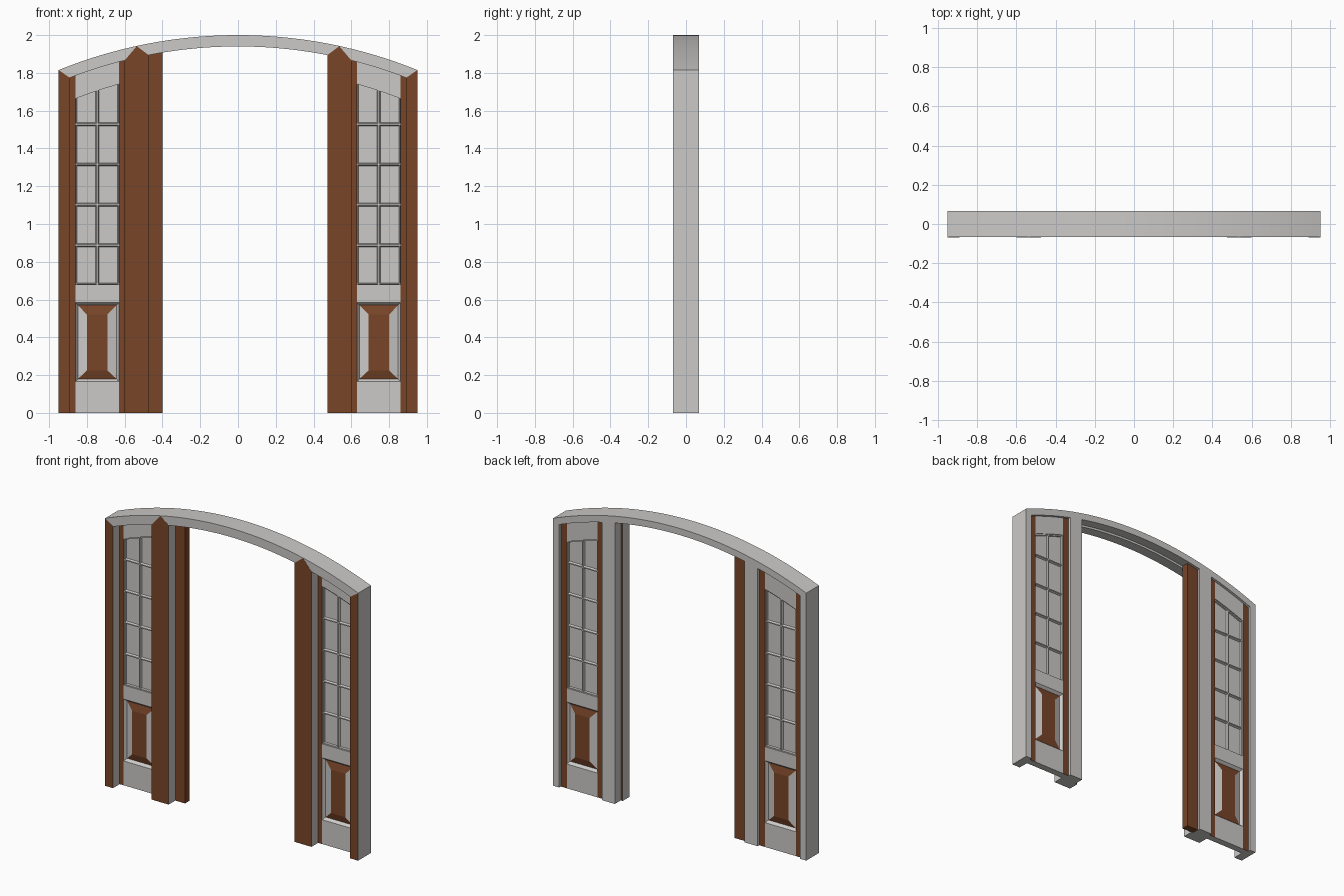
import bpy, bmesh, math

if "Cube" in bpy.data.objects:
    bpy.data.objects.remove(bpy.data.objects["Cube"])

D = 0.0675            # half depth of the frame
ZC = -0.532           # centre height of all the concentric head arcs
R_TOP, R_IN, R_REB, R_RAIL = 2.532, 2.472, 2.487, 2.366
YR = 0.003            # rebate plane: the sashes sit behind it
YB = 0.050            # back of the sashes
GLASS = (0.021, 0.032)


def material(name, rgb):
    m = bpy.data.materials.new(name)
    m.diffuse_color = (*rgb, 1)
    m.use_nodes = True
    m.node_tree.nodes["Principled BSDF"].inputs["Base Color"].default_value = m.diffuse_color
    return m


GREY = material("pale grey paint", (0.60, 0.59, 0.575))
BROWN = material("brown wood", (0.19, 0.06, 0.022))


def finish(name, bm, rule):
    """Make the object; rule(normal) is True for brown faces."""
    bmesh.ops.recalc_face_normals(bm, faces=bm.faces)
    bm.normal_update()
    for f in bm.faces:
        f.material_index = 1 if rule(f.normal) else 0
    me = bpy.data.meshes.new(name)
    bm.to_mesh(me)
    bm.free()
    me.materials.append(GREY)
    me.materials.append(BROWN)
    ob = bpy.data.objects.new(name, me)
    bpy.context.collection.objects.link(ob)
    return ob


def no_wood(n):
    return False


def all_wood(n):
    return True


def wood_faces(n):
    return abs(n.y) > 0.9


def arc_z(x, r):
    return ZC + math.sqrt(r * r - x * x)


def arc(x0, x1, r, n):
    return [(x0 + (x1 - x0) * i / n, arc_z(x0 + (x1 - x0) * i / n, r)) for i in range(n + 1)]


def slab(name, pts, y0, y1, rule=no_wood):
    """Extrude an x-z outline from y0 to y1."""
    bm = bmesh.new()
    a = [bm.verts.new((x, y0, z)) for x, z in pts]
    b = [bm.verts.new((x, y1, z)) for x, z in pts]
    bm.faces.new(a)
    bm.faces.new(b)
    n = len(pts)
    for i in range(n):
        j = (i + 1) % n
        bm.faces.new((a[i], a[j], b[j], b[i]))
    return finish(name, bm, rule)


def rect(x0, x1, z0, z1):
    return [(x0, z0), (x1, z0), (x1, z1), (x0, z1)]


def band(name, x0, x1, r0, r1, y0, y1, n):
    """Curved rail between two concentric arcs."""
    ob = slab(name, arc(x0, x1, r0, n) + arc(x1, x0, r1, n), y0, y1)
    bpy.ops.object.select_all(action='DESELECT')
    ob.select_set(True)
    bpy.context.view_layer.objects.active = ob
    bpy.ops.object.shade_smooth_by_angle(angle=math.radians(30))
    return ob


def rings(name, loops, rule, cap):
    """Bridge a row of rectangles, each given as (x0, x1, z0, z1, y)."""
    bm = bmesh.new()
    vs = [[bm.verts.new((x, l[4], z)) for x, z in rect(*l[:4])] for l in loops]
    for a, b in zip(vs, vs[1:]):
        for i in range(4):
            j = (i + 1) % 4
            bm.faces.new((a[i], a[j], b[j], b[i]))
    if cap:
        bm.faces.new(vs[0])
        bm.faces.new(vs[-1])
    return finish(name, bm, rule)


def bar(name, p, q, w):
    """Glazing bar from p to q (x, z) with a bevelled six-sided section."""
    dx, dz = q[0] - p[0], q[1] - p[1]
    ln = math.hypot(dx, dz)
    sx, sz = -dz / ln, dx / ln
    sec = [(-w / 2, GLASS[0]), (-w / 5, 0.008), (w / 5, 0.008),
           (w / 2, GLASS[0]), (w / 2, GLASS[1]), (w / 5, 0.045), (-w / 5, 0.045), (-w / 2, GLASS[1])]
    bm = bmesh.new()
    a, b = [[bm.verts.new((e[0] + sx * o, y, e[1] + sz * o)) for o, y in sec] for e in (p, q)]
    bm.faces.new(a)
    bm.faces.new(b)
    for i in range(8):
        j = (i + 1) % 8
        bm.faces.new((a[i], a[j], b[j], b[i]))
    return finish(name, bm, no_wood)


# Arched head, rebated at the back
band("arched_head_front", -0.95, 0.95, R_IN, R_TOP, -D, YR, 40)
band("arched_head_back", -0.95, 0.95, R_REB, R_TOP, YR, D, 40)

for s, side in ((-1, "left"), (1, "right")):
    def X(pts):
        return [(s * x, z) for x, z in pts]

    def span(x0, x1):
        return (x0, x1) if s > 0 else (-x1, -x0)

    # Outer jamb, mitred into the head
    slab(side + "_jamb_front", X([(0.89, 0), (0.95, 0), (0.95, arc_z(0.95, R_TOP)), (0.89, arc_z(0.89, R_IN))]),
         -D - 0.001, YR, wood_faces)
    slab(side + "_jamb_back", X([(0.905, 0), (0.95, 0)] + arc(0.95, 0.905, R_REB, 1)), YR, D)

    # Mullion with a pointed mitre reaching the top of the head
    slab(side + "_mullion_front",
         X([(0.473, 0), (0.60, 0), (0.60, arc_z(0.60, R_IN)), (0.536, arc_z(0.536, R_TOP) - 0.001),
            (0.473, arc_z(0.473, R_IN))]), -D - 0.001, YR, wood_faces)
    slab(side + "_mullion_back", X([(0.487, 0), (0.585, 0)] + arc(0.585, 0.487, R_REB, 2)), YR, D)

    # Sidelight stiles and rails
    for part, x0, x1 in (("inner", 0.585, 0.63), ("outer", 0.86, 0.905)):
        slab(f"{side}_sidelight_{part}_stile", X([(x0, 0), (x1, 0)] + arc(x1, x0, R_REB, 3)),
             YR, YB, wood_faces)
    for part, z0, z1 in (("bottom", 0, 0.165), ("middle", 0.585, 0.68)):
        slab(f"{side}_sidelight_{part}_rail", X(rect(0.63, 0.86, z0, z1)), YR, YB)
    band(side + "_sidelight_top_rail", *span(0.63, 0.86), R_RAIL, R_REB, YR, YB, 8)

    # Glass, its beads and glazing bars
    slab(side + "_glass", X([(0.63, 0.68), (0.86, 0.68)] + arc(0.86, 0.63, R_RAIL, 8)), *GLASS)
    band(side + "_top_bead", *span(0.63, 0.86), R_RAIL - 0.008, R_RAIL, 0.010, 0.043, 8)
    for x in (0.634, 0.856):
        bar(side + "_side_bead", (s * x, 0.68), (s * x, arc_z(x, R_RAIL)), 0.008)
    bar(side + "_bottom_bead", (s * 0.63, 0.684), (s * 0.86, 0.684), 0.008)
    bar(side + "_upright_glazing_bar", (s * 0.745, 0.68), (s * 0.745, arc_z(0.745, R_RAIL)), 0.018)
    for i in range(4):
        z = 0.888 + 0.2135 * i
        bar(side + "_cross_glazing_bar", (s * 0.63, z), (s * 0.86, z), 0.018)

    # Raised panel: brown field and top/bottom bevels, grey side bevels
    outer, inner = (*span(0.643, 0.847), 0.18, 0.57), (*span(0.692, 0.800), 0.225, 0.52)
    rings(side + "_raised_panel",
          [(*inner, 0.008), (*outer, 0.021), (*outer, 0.032), (*inner, 0.045)],
          lambda n: abs(n.x) < 0.1, True)
    # Sloping moulding round the panel, front and back
    hole = (*span(0.63, 0.86), 0.165, 0.585)
    rings(side + "_panel_moulding",
          [(*hole, YR), (*outer, 0.021), (*outer, 0.032), (*hole, YB), (*hole, YR)], no_wood, False)

# Single door stile left standing in the left rebate
slab("door_stile", [(-0.487, 0), (-0.40, 0)] + arc(-0.40, -0.487, R_REB, 3), YR, YB, all_wood)
